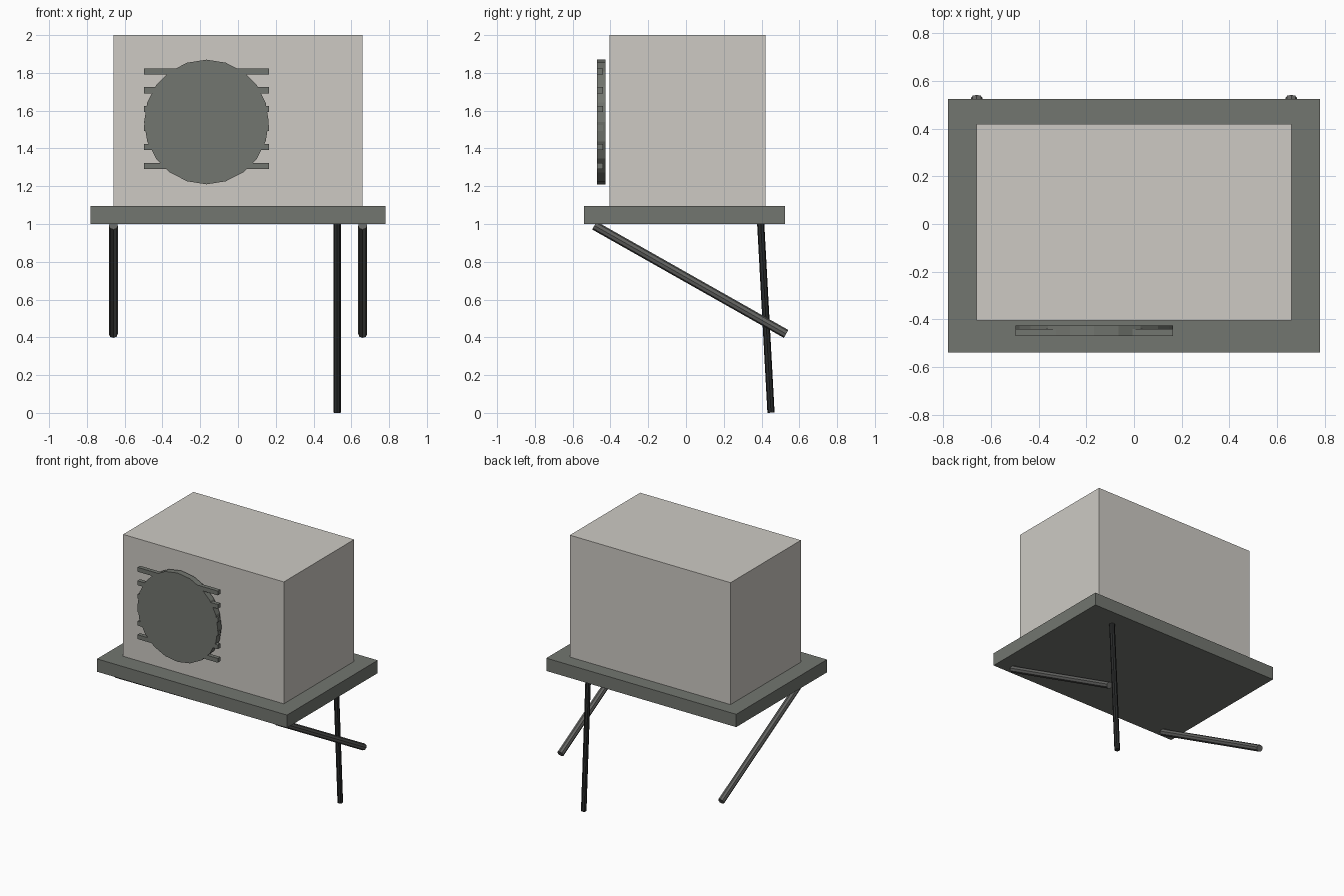
import bpy
from mathutils import Vector

cube = bpy.data.objects.get("Cube")
if cube:
    bpy.data.objects.remove(cube, do_unlink=True)


def material(name, rgb):
    mat = bpy.data.materials.new(name)
    mat.use_nodes = True
    mat.diffuse_color = (*rgb, 1)
    mat.node_tree.nodes["Principled BSDF"].inputs["Base Color"].default_value = (*rgb, 1)
    return mat


light_grey = material("light warm grey", (0.61, 0.59, 0.55))
stone_grey = material("stone grey", (0.17, 0.18, 0.16))
strut_grey = material("dark strut grey", (0.125, 0.126, 0.12))
near_black = material("near black", (0.022, 0.024, 0.024))


def finish(name, mat):
    obj = bpy.context.object
    obj.name = name
    obj.data.materials.append(mat)
    return obj


def box(name, low, high, mat):
    low, high = Vector(low), Vector(high)
    bpy.ops.mesh.primitive_cube_add(size=1, location=(low + high) / 2)
    obj = finish(name, mat)
    obj.scale = high - low
    return obj


def rod(name, start, end, radius, mat, sides=8):
    start, end = Vector(start), Vector(end)
    axis = end - start
    bpy.ops.mesh.primitive_cylinder_add(vertices=sides, radius=radius,
                                        depth=axis.length, location=(start + end) / 2)
    obj = finish(name, mat)
    obj.rotation_euler = axis.to_track_quat("Z", "Y").to_euler()
    return obj


# Cabinet on its base slab
box("cabinet", (-0.66, -0.405, 1.095), (0.66, 0.42, 2), light_grey)
box("base_slab", (-0.78, -0.54, 1), (0.78, 0.525, 1.095), stone_grey)

# Round fan cover with horizontal grille bars
fan_x, fan_z, fan_r = -0.167, 1.54, 0.33
rod("fan_cover", (fan_x, -0.425, fan_z), (fan_x, -0.47, fan_z), fan_r, stone_grey, sides=20)
for i in range(6):
    z = 1.308 + i * 0.1
    box(f"grille_bar_{i + 1}", (fan_x - fan_r, -0.47, z - 0.016),
        (fan_x + fan_r, -0.44, z + 0.016), stone_grey)

# Slanted struts and the single rear leg
for side, x in (("left", 0.66), ("right", -0.66)):
    rod(f"{side}_strut", (x, -0.485, 0.992), (x, 0.53, 0.418), 0.024, strut_grey)
rod("rear_leg", (0.525, 0.395, 1.01), (0.525, 0.45, 0.001), 0.019, near_black)
